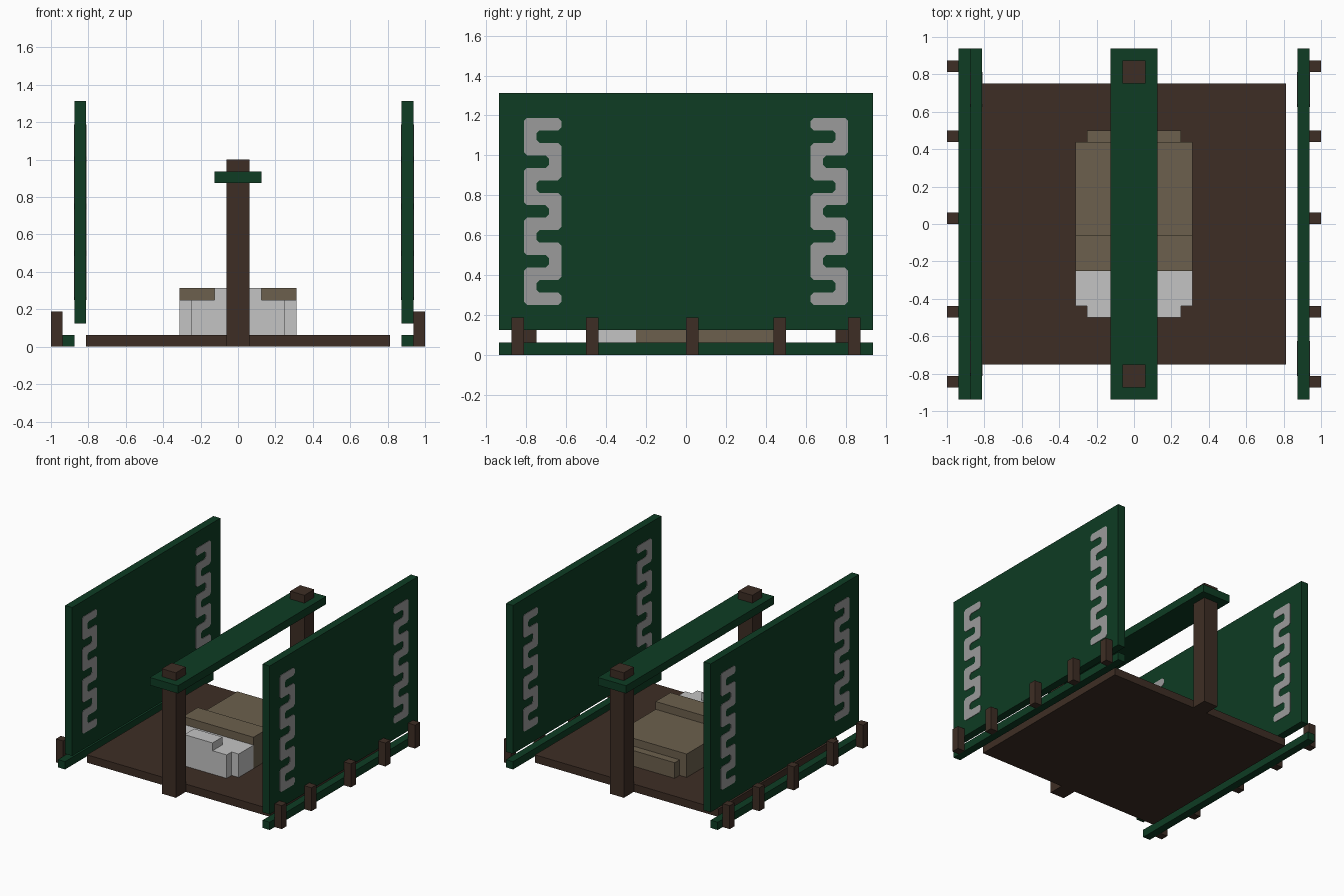
import bpy
import bmesh

if "Cube" in bpy.data.objects:
    bpy.data.objects.remove(bpy.data.objects["Cube"])

U = 1 / 16  # building unit


def material(name, rgb):
    m = bpy.data.materials.new(name)
    m.diffuse_color = (*rgb, 1)
    m.use_nodes = True
    m.node_tree.nodes["Principled BSDF"].inputs["Base Color"].default_value = m.diffuse_color
    return m


GREEN = material("dark green", (0.0044, 0.045, 0.017))
WOOD = material("dark brown wood", (0.048, 0.027, 0.018))
BLANKET = material("tan blanket", (0.15, 0.117, 0.074))
LINEN = material("white linen", (0.55, 0.55, 0.55))
GREY = material("grey pattern", (0.33, 0.33, 0.33))


def add_object(name, bm, mat):
    bmesh.ops.recalc_face_normals(bm, faces=bm.faces[:])
    me = bpy.data.meshes.new(name)
    bm.to_mesh(me)
    bm.free()
    me.materials.append(mat)
    ob = bpy.data.objects.new(name, me)
    bpy.context.collection.objects.link(ob)
    return ob


def box(name, mat, x, y, z):
    """Box from (min, max) ranges given in building units."""
    bm = bmesh.new()
    bmesh.ops.create_cube(bm, size=1)
    for v in bm.verts:
        v.co = [r[0] * U if c < 0 else r[1] * U for c, r in zip(v.co, (x, y, z))]
    return add_object(name, bm, mat)


def prism(name, mat, outline, z):
    """Vertical prism from a plan outline in building units."""
    bm = bmesh.new()
    face = bm.faces.new([bm.verts.new((x * U, y * U, z[0] * U)) for x, y in outline])
    new = bmesh.ops.extrude_face_region(bm, geom=[face])["geom"]
    for v in new:
        if isinstance(v, bmesh.types.BMVert):
            v.co.z = z[1] * U
    return add_object(name, bm, mat)


def meander(name, x, out, side):
    """Thin serpentine plate on a panel face; out = facing direction, side = panel end."""
    # Corner points: down the inner edge with its notches, up the outer edge
    pts = [(13, 19), (10, 19)]
    for z in (18, 14, 10, 6):
        pts += [(10, z), (12, z), (12, z - 1), (10, z - 1)]
    pts += [(10, 4), (13, 4)]
    for z in (7, 11, 15):
        pts += [(13, z), (11, z), (11, z + 1), (13, z + 1)]
    # Clip every corner slightly
    loop, c = [], 0.25
    for i, (y, z) in enumerate(pts):
        for qy, qz in (pts[i - 1], pts[(i + 1) % len(pts)]):
            d = abs(qy - y) + abs(qz - z)
            loop.append((y + (qy - y) * c / d, z + (qz - z) * c / d))
    bm = bmesh.new()
    face = bm.faces.new([bm.verts.new((x * U - out * 0.001, side * y * U, z * U)) for y, z in loop])
    new = bmesh.ops.extrude_face_region(bm, geom=[face])["geom"]
    for v in new:
        if isinstance(v, bmesh.types.BMVert):
            v.co.x += out * 0.004
    return add_object(name, bm, GREY)


# Floor
box("floor", WOOD, (-13, 13), (-12, 12), (0, 1))

# Ridge beam on two posts
for label, y in (("front", (-14, -12)), ("back", (12, 14))):
    box(label + "_post", WOOD, (-1, 1), y, (0, 16))
box("ridge_beam", GREEN, (-2, 2), (-15, 15), (14, 15))

# Side panels with serpentine decoration on both faces
for label, x in (("left", (-14, -13)), ("right", (14, 15))):
    box(label + "_panel", GREEN, x, (-15, 15), (2, 21))
    for face_x, out in ((x[0], -1), (x[1], 1)):
        for side in (-1, 1):
            meander(label + "_panel_pattern", face_x, out, side)

# Ground rails and pegs
for label, s in (("left", -1), ("right", 1)):
    box(label + "_rail", GREEN, sorted((14 * s, 15 * s)), (-15, 15), (0, 1))
    for y in (-14, -8, 0, 7, 13):
        box(label + "_peg", WOOD, sorted((15 * s, 16 * s)), (y, y + 1), (0, 3))

# Bedroll: head end with notched corners, pillow bump, blanket, fold and foot lip
prism("bed_head", LINEN, [(-5, -4), (-5, -7), (-4, -7), (-4, -8),
                          (4, -8), (4, -7), (5, -7), (5, -4)], (1, 4))
box("pillow", LINEN, (-2, 2), (-8, -6), (4, 5))
box("blanket", BLANKET, (-5, 5), (-4, 7), (1, 4))
box("blanket_fold", BLANKET, (-5, 5), (-4, -1), (4, 5))
box("blanket_foot", BLANKET, (-4, 4), (7, 8), (1, 3))
